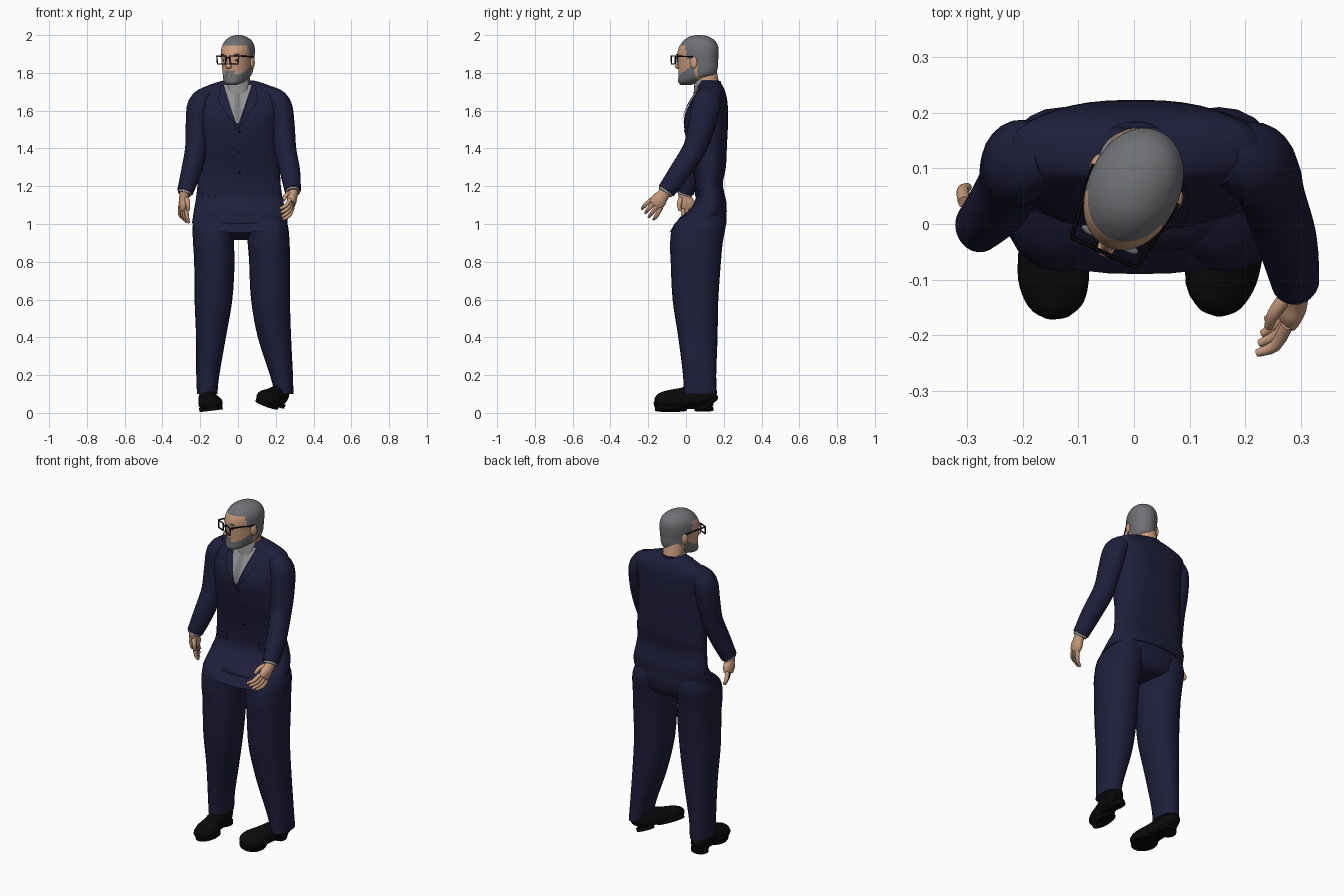
import bpy, bmesh, math
from mathutils import Vector, Matrix
from mathutils.bvhtree import BVHTree

cube = bpy.data.objects.get("Cube")
if cube:
    bpy.data.objects.remove(cube)


def material(name, r, g, b):
    m = bpy.data.materials.new(name)
    m.use_nodes = True
    m.diffuse_color = (r, g, b, 1)
    m.node_tree.nodes["Principled BSDF"].inputs["Base Color"].default_value = (r, g, b, 1)
    return m


SUIT = material("navy cloth", .013, .013, .043)
SKIN = material("skin", .6, .34, .21)
HAIR = material("grey hair", .16, .165, .175)
SHIRT = material("pale grey shirt", .29, .28, .28)
TIE = material("grey tie", .21, .21, .215)
BLACK = material("black", .003, .003, .003)
X = Vector((1, 0, 0))


def smooth_rows(rows, steps):
    """Catmull-Rom interpolation through the rows."""
    out = []
    for i in range(len(rows) - 1):
        a, b, c, d = (rows[max(0, min(len(rows) - 1, i + k))] for k in (-1, 0, 1, 2))
        for s in range(steps):
            t = s / steps
            out.append([q + t / 2 * (r - p + t * (2*p - 5*q + 4*r - e + t * (3*(q - r) + e - p)))
                        for p, q, r, e in zip(a, b, c, d)])
    return out + [list(rows[-1])]


def loft(bm, rows, level=False, boxy=1.0, sides=24, steps=4):
    """Skin elliptical rings (x, y, z, half width, half depth) along a path."""
    rows = smooth_rows(rows, steps)
    pts = [Vector(r[:3]) for r in rows]
    rings = []
    for i, r in enumerate(rows):
        t = (pts[min(i + 1, len(pts) - 1)] - pts[max(i - 1, 0)]).normalized()
        if level:
            t = Vector((0, 0, 1))
        ref = X if abs(t.x) < .9 else Vector((0, 1, 0))
        u = (ref - t * ref.dot(t)).normalized()
        w = t.cross(u)
        ring = []
        for k in range(sides):
            a = math.tau * k / sides
            c, s = (math.copysign(abs(f) ** boxy, f) for f in (math.cos(a), math.sin(a)))
            ring.append(bm.verts.new(pts[i] + u * c * r[3] + w * s * r[4]))
        rings.append(ring)
    for a, b in zip(rings, rings[1:]):
        for k in range(sides):
            n = (k + 1) % sides
            bm.faces.new((a[k], a[n], b[n], b[k]))
    bm.faces.new(rings[0][::-1])
    bm.faces.new(rings[-1])


def ball(bm, centre, size):
    m = Matrix.Translation(centre) @ Matrix.Diagonal((*size, 1))
    bmesh.ops.create_uvsphere(bm, u_segments=16, v_segments=10, radius=1, matrix=m)


def bar(bm, a, b, r=.0038):
    loft(bm, [(*a, r, r), (*b, r, r)], sides=6, steps=1)


def finish(bm, name, *mats, matrix=None, rule=None, angle=40):
    bmesh.ops.recalc_face_normals(bm, faces=bm.faces)
    if rule:
        for f in bm.faces:
            f.material_index = rule(f.calc_center_median())
    me = bpy.data.meshes.new(name)
    bm.to_mesh(me)
    bm.free()
    for m in mats:
        me.materials.append(m)
    ob = bpy.data.objects.new(name, me)
    bpy.context.collection.objects.link(ob)
    if matrix:
        ob.matrix_world = matrix
    bpy.ops.object.select_all(action='DESELECT')
    ob.select_set(True)
    bpy.context.view_layer.objects.active = ob
    bpy.ops.object.shade_smooth_by_angle(angle=math.radians(angle))


# Jacket body, with the hem dipping at the front
bm = bmesh.new()
loft(bm, [(.01, .063, 1.01, .253, .153), (.01, .103, 1.06, .244, .112), (.007, .13, 1.12, .232, .083),
          (.006, .122, 1.21, .22, .073), (.006, .123, 1.3, .216, .088), (.005, .111, 1.42, .212, .106),
          (.003, .106, 1.55, .213, .117), (.003, .12, 1.64, .222, .1), (.003, .132, 1.7, .222, .076),
          (.003, .13, 1.738, .15, .06), (.003, .124, 1.76, .08, .048)],
     level=True, boxy=.8, sides=40)
for v in bm.verts:
    dip = max(0, min(1, (1.12 - v.co.z) / .11))
    v.co.z += .35 * (v.co.y - .065) * dip
surface = BVHTree.FromBMesh(bm)
finish(bm, "jacket_body", SUIT)


def front(x, z):
    """Depth of the jacket front at a point."""
    hit = surface.ray_cast(Vector((x, -1, z)), Vector((0, 1, 0)))[0]
    return hit.y if hit else .085


def patch(name, mat, z0, z1, left, right, lift=.004, n=10, cols=6):
    """Thin plate laid on the jacket front between two edge functions of height."""
    bm = bmesh.new()
    grid = []
    for i in range(n + 1):
        t = i / n
        z = z0 + (z1 - z0) * t
        xs = [left(t) + (right(t) - left(t)) * j / cols for j in range(cols + 1)]
        grid.append([bm.verts.new((x, front(x, z) - lift, z)) for x in xs])
    for a, b in zip(grid, grid[1:]):
        for j in range(cols):
            bm.faces.new((a[j], a[j + 1], b[j + 1], b[j]))
    finish(bm, name, mat)


# Shirt front, tie, lapels, pocket flaps and buttons
patch("shirt_front", SHIRT, 1.535, 1.735, lambda t: -.01 - .07 * t, lambda t: .004 + .068 * t)
patch("tie", TIE, 1.54, 1.72, lambda t: -.022 * min(1, t * 4) + .008 * t,
      lambda t: .018 * min(1, t * 4) - .008 * t, .007)
for side, s in (("left", 1), ("right", -1)):
    patch(side + "_lapel", SUIT, 1.5, 1.735, lambda t: s * (.002 + .072 * t),
          lambda t: s * (.004 + .072 * t + .055 * min(t / .65, (1.15 - t) / .5)), .009)
    patch(side + "_pocket_flap", SUIT, 1.145, 1.185, lambda t: s * .1, lambda t: s * .19, .008, n=2)
bm = bmesh.new()
for z in (1.27, 1.38, 1.49):
    ball(bm, (.008, front(.008, z), z), (.005, .004, .005))
finish(bm, "buttons", BLACK)

# Collars and neck
bm = bmesh.new()
loft(bm, [(.005, .125, 1.69, .06, .06), (.002, .095, 1.84, .058, .06)])
finish(bm, "neck", SKIN)
bm = bmesh.new()
loft(bm, [(.0, .11, 1.69, .08, .07), (.0, .108, 1.762, .064, .062)], steps=2)
finish(bm, "shirt_collar", SHIRT)
bm = bmesh.new()
loft(bm, [(.003, .132, 1.71, .105, .064), (.002, .127, 1.757, .074, .056)], level=True, steps=2)
finish(bm, "jacket_collar", SUIT)

# Trousers: rounded seat, then legs with shared heights and depths
bm = bmesh.new()
loft(bm, [(.012, .1, .915, .04, .05), (.012, .095, .93, .11, .09), (.012, .085, .96, .2, .118),
          (.01, .085, 1.02, .24, .13), (.01, .12, 1.08, .215, .09)], level=True, boxy=.85, sides=32)
finish(bm, "trouser_seat", SUIT, angle=60)
profile = [(.1, .076, .088), (.2, .072, .088), (.4, .063, .104), (.6, .05, .121),
           (.8, .052, .133), (.9, .055, .139), (1.0, .074, .136), (1.08, .12, .07)]
legs = {"right": [(-.163, .054), (-.16, .061), (-.143, .079), (-.13, .1),
                  (-.125, .107), (-.13, .108), (-.127, .112), (-.11, .1)],
        "left": [(.245, .048), (.23, .061), (.193, .088), (.172, .103),
                 (.167, .108), (.162, .111), (.152, .11), (.12, .1)]}
for side, line in legs.items():
    bm = bmesh.new()
    loft(bm, [(x, y, z, rx, ry) for (x, rx), (z, y, ry) in zip(line, profile)], level=True, boxy=.9)
    finish(bm, side + "_trouser_leg", SUIT)

# Shoes, lofted from heel to toe and flattened underneath
for side, place, yaw, roll in (("right", (-.148, -.005, .012), 5, -7), ("left", (.172, .0, .04), -16, 22)):
    m = (Matrix.Translation(place) @ Matrix.Rotation(math.radians(yaw), 4, 'Z')
         @ Matrix.Rotation(math.radians(roll), 4, 'Y'))
    bm = bmesh.new()
    loft(bm, [(0, .15, .04, .025, .03), (0, .13, .055, .043, .055), (0, .06, .055, .048, .062),
              (0, -.02, .045, .056, .05), (0, -.09, .038, .064, .043), (0, -.14, .033, .05, .033),
              (0, -.162, .028, .022, .016)], sides=20)
    for v in bm.verts:
        v.co.z = max(v.co.z, .012)
    finish(bm, side + "_shoe", BLACK, matrix=m)
    bm = bmesh.new()
    for y, length, width in ((.1, .05, .048), (-.075, .085, .062)):
        loft(bm, [(0, y, 0, width, length), (0, y, .02, width, length)], sides=20, steps=1)
    finish(bm, side + "_shoe_sole", BLACK, matrix=m)


def hand(bm, wrist, aim, spread, thumb, curl):
    """Palm, four curled fingers and a thumb."""
    o, d, s, th, curl = (Vector(v) for v in (wrist, aim, spread, thumb, curl))
    d.normalize()
    s.normalize()
    loft(bm, [(*(o + d * k), a, b) for k, a, b in
              ((-.03, .026, .03), (.02, .026, .034), (.05, .026, .042), (.08, .02, .038))], sides=16)
    for i in range(4):
        p = o + d * .07 + s * (i - 1.5) * .022
        q = p + d * .048 + s * (i - 1.5) * .006 + curl * .4
        e = q + d * (.034 - .006 * abs(i - 1)) + curl
        loft(bm, [(*p, .012, .012), (*q, .011, .011), (*e, .007, .007)], sides=8, steps=3)
    p = o + d * .02 + th * .025
    loft(bm, [(*p, .014, .014), (*(p + d * .035 + th * .022), .012, .012),
              (*(p + d * .07 + th * .028), .008, .008)], sides=8, steps=3)


# Sleeves, cuffs and hands
arms = {"left": [(.16, .125, 1.69, .045, .055), (.218, .108, 1.635, .063, .076), (.238, .083, 1.52, .062, .072),
                 (.25, .045, 1.4, .058, .062), (.275, -.03, 1.28, .054, .057), (.29, -.105, 1.175, .043, .048)],
        "right": [(-.15, .125, 1.69, .045, .055), (-.202, .112, 1.635, .063, .076), (-.215, .098, 1.52, .062, .072),
                  (-.222, .072, 1.4, .058, .062), (-.247, .03, 1.28, .054, .057), (-.28, -.005, 1.17, .043, .048)]}
aims = {"left": ((-.14, -.6, -.75), (-.2, -.75, .62), (-.7, -.3, .6), (-.03, 0, 0)),
        "right": ((-.08, .3, -1), (-.45, .85, .25), (.5, -.9, 0), (.012, 0, 0))}
for side, rows in arms.items():
    bm = bmesh.new()
    loft(bm, rows)
    finish(bm, side + "_sleeve", SUIT)
    end = Vector(rows[-1][:3])
    way = (end - Vector(rows[-2][:3])).normalized()
    bm = bmesh.new()
    loft(bm, [(*(end - way * .02), .038, .042), (*(end + way * .012), .037, .041)], steps=1)
    finish(bm, side + "_cuff", SHIRT)
    bm = bmesh.new()
    hand(bm, end + way * .015, *aims[side])
    finish(bm, side + "_hand", SKIN, angle=60)

# Head, built facing forward and then turned to its right
turn = Matrix.Translation((-.001, .063, 0)) @ Matrix.Rotation(math.radians(-25), 4, 'Z')


def head_colour(p):
    if p.z > 1.944 or (p.y > -.035 and p.z > 1.875) or (p.y > .03 and p.z > 1.78):
        return 1
    cheek = 1.79 + max(0, p.y + .09) * .5
    if p.y < .015 and (p.z < cheek or (abs(p.x) < .03 and p.z < 1.812)):
        return 1
    return 0


bm = bmesh.new()
loft(bm, [(0, -.07, 1.737, .025, .03), (0, -.05, 1.752, .05, .06), (0, -.01, 1.785, .067, .098),
          (0, 0, 1.82, .074, .108), (0, 0, 1.86, .078, .111), (0, 0, 1.9, .082, .114),
          (0, .005, 1.94, .08, .106), (0, .008, 1.972, .064, .084), (0, .006, 1.992, .038, .052),
          (0, .005, 2.0, .012, .018)], level=True, boxy=.95, sides=48, steps=6)
finish(bm, "head", SKIN, HAIR, matrix=turn, rule=head_colour, angle=60)
bm = bmesh.new()
ball(bm, (0, -.114, 1.835), (.016, .02, .014))
loft(bm, [(0, -.108, 1.832, .013, .02), (0, -.106, 1.885, .008, .008)], level=True, sides=12)
ball(bm, (0, -.101, 1.787), (.022, .008, .006))
for s in (1, -1):
    ball(bm, (s * .08, .012, 1.855), (.01, .02, .032))
finish(bm, "nose_mouth_and_ears", SKIN, matrix=turn, angle=60)
bm = bmesh.new()
brows = bmesh.new()
for s in (1, -1):
    ball(bm, (s * .034, -.098, 1.868), (.009, .005, .005))
    ball(brows, (s * .036, -.1, 1.897), (.02, .008, .004))
finish(bm, "eyes", BLACK, matrix=turn)
finish(brows, "eyebrows", HAIR, matrix=turn)

# Square spectacles
bm = bmesh.new()
for s in (1, -1):
    corners = [(s * x, -.126, z) for x, z in ((.01, 1.89), (.064, 1.89), (.06, 1.847), (.014, 1.847))]
    for a, b in zip(corners, corners[1:] + corners[:1]):
        bar(bm, a, b)
    bar(bm, corners[1], (s * .084, .01, 1.885))
bar(bm, (-.012, -.126, 1.88), (.012, -.126, 1.88))
finish(bm, "spectacles", BLACK, matrix=turn)
